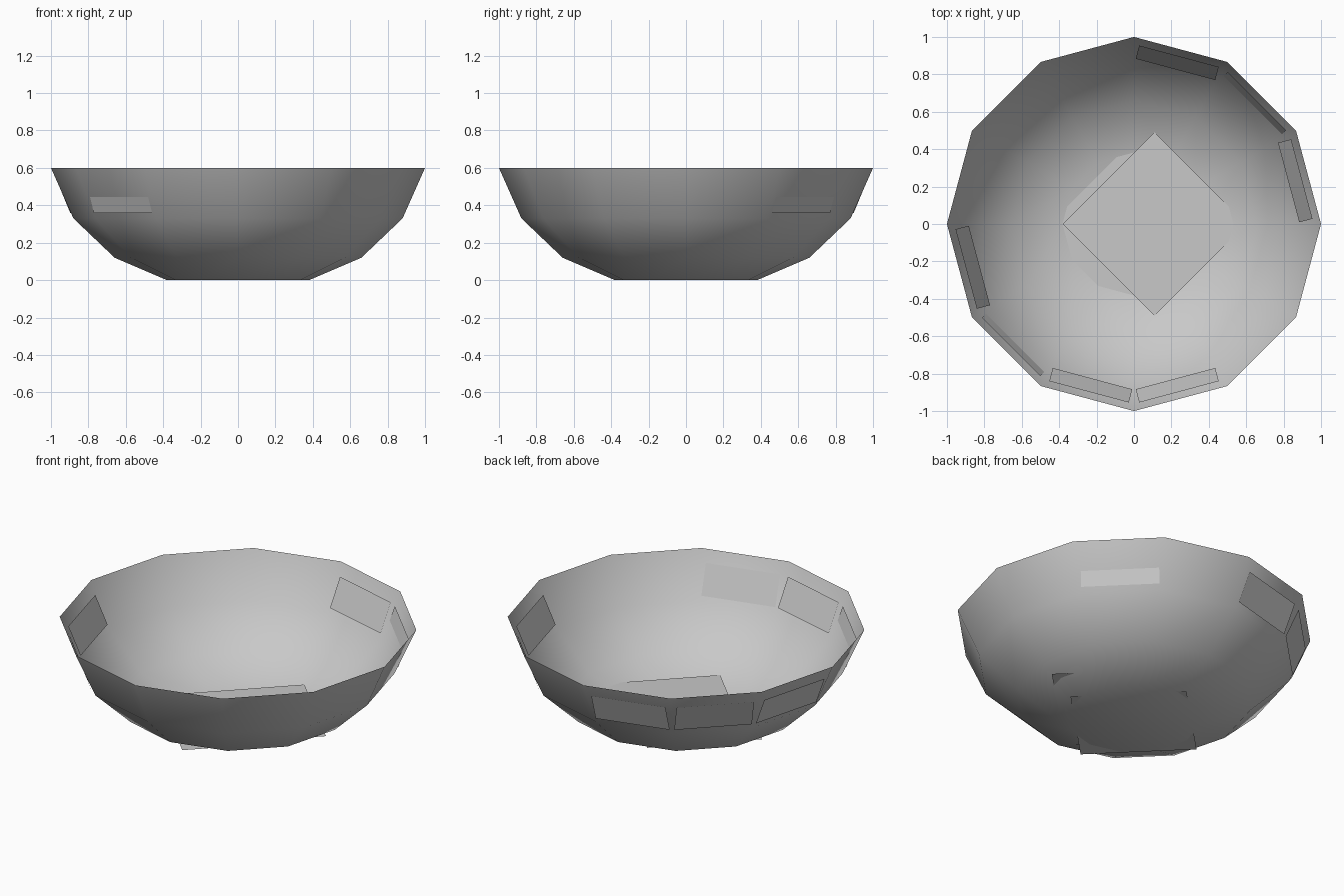
import bpy, bmesh, math
from mathutils import Vector

cube = bpy.data.objects.get("Cube")
if cube:
    bpy.data.objects.remove(cube, do_unlink=True)

GREY = (0.58, 0.58, 0.58, 1)
grey = bpy.data.materials.new("plain grey")
grey.use_nodes = True
grey.diffuse_color = GREY
grey.node_tree.nodes["Principled BSDF"].inputs["Base Color"].default_value = GREY

SIDES = 12
STEP = 2 * math.pi / SIDES


def finish(name, bm, smooth=False):
    mesh = bpy.data.meshes.new(name)
    for face in bm.faces:
        face.smooth = smooth
    bm.to_mesh(mesh)
    bm.free()
    mesh.materials.append(grey)
    obj = bpy.data.objects.new(name, mesh)
    bpy.context.collection.objects.link(obj)
    return obj


# Bowl: open twelve-sided shell, smooth shaded
bm = bmesh.new()
rings = []
for radius, z in [(0.38, 0), (0.66, 0.12), (0.88, 0.33), (1, 0.6)]:
    rings.append([bm.verts.new((radius * math.cos(i * STEP), radius * math.sin(i * STEP), z))
                  for i in range(SIDES)])
for low, high in zip(rings, rings[1:]):
    for i in range(SIDES):
        j = (i + 1) % SIDES
        bm.faces.new((low[i], low[j], high[j], high[i]))
centre = bm.verts.new((0, 0, 0))
for i in range(SIDES):
    bm.faces.new((centre, rings[0][(i + 1) % SIDES], rings[0][i]))
finish("bowl", bm, smooth=True)


# Flat square plates on the floor, turned by an eighth of a circle
def floor_plate(name, x, y, z, reach):
    bm = bmesh.new()
    bm.faces.new([bm.verts.new((x + reach * dx, y + reach * dy, z))
                  for dx, dy in [(1, 0), (0, 1), (-1, 0), (0, -1)]])
    finish(name, bm)


floor_plate("inner_floor_plate", 0.11, 0, 0.065, 0.49)
floor_plate("under_floor_plate", -0.03, -0.04, 0.001, 0.46)


# Wall patches lying almost flush with the upper facets
def wall_patch(name, angle, top_shift, bottom_shift):
    out = Vector((math.cos(angle), math.sin(angle), 0))
    along = Vector((-out.y, out.x, 0))
    corners = []
    for z, shift, sides in [(0.36, bottom_shift, (-1, 1)), (0.53, top_shift, (1, -1))]:
        wall = math.cos(STEP / 2) * (0.88 + (z - 0.33) * 0.12 / 0.27)
        for side in sides:
            corners.append(out * (wall + shift) + along * (side * 0.22) + Vector((0, 0, z)))
    bm = bmesh.new()
    bm.faces.new([bm.verts.new(c) for c in corners])
    finish(name, bm)


IN, OUT = -0.007, 0.007
patches = {0: (IN, IN), 1: (IN, OUT), 2: (IN, IN), 3: (OUT, OUT), 4: (OUT, OUT),
           5: (OUT, OUT), 6: (IN, IN), 7: (IN, OUT), 8: (IN, IN), 9: (IN, IN)}
for index, (top, bottom) in patches.items():
    wall_patch(f"wall_patch_{index + 1}", (index + 0.5) * STEP, top, bottom)
